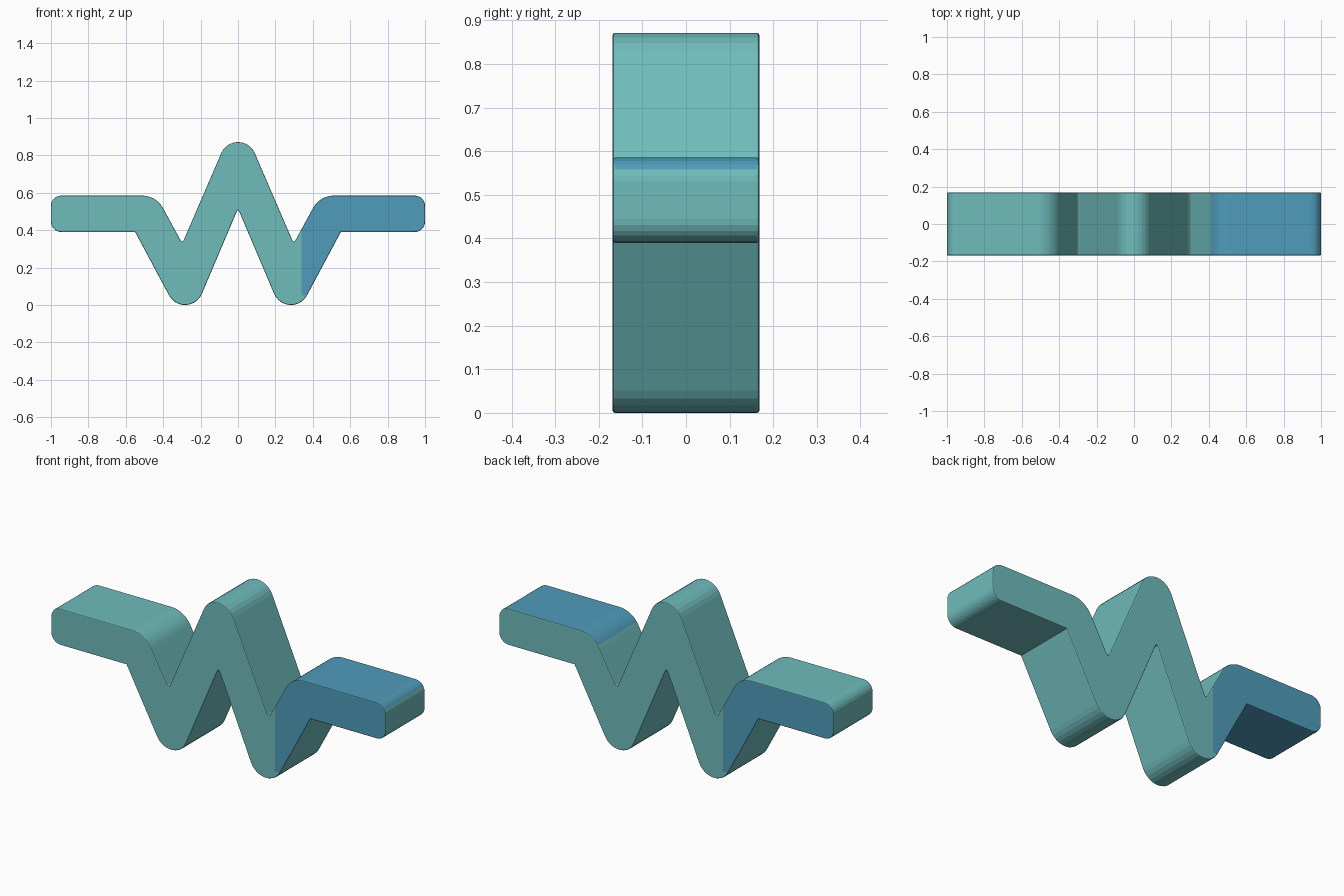
import bpy, bmesh, math
from mathutils import Vector

if "Cube" in bpy.data.objects:
    bpy.data.objects.remove(bpy.data.objects["Cube"])

DEPTH = 0.168   # half width along y


def material(name, rgb):
    m = bpy.data.materials.new(name)
    lin = [((c / 255 + 0.055) / 1.055) ** 2.4 for c in rgb]
    m.diffuse_color = (*lin, 1)
    m.use_nodes = True
    m.node_tree.nodes["Principled BSDF"].inputs["Base Color"].default_value = m.diffuse_color
    return m


def fillet(prev, cur, nxt, r, segs):
    """Points of an arc of radius r that rounds the corner at cur."""
    if r == 0:
        return [cur]
    a, b = (prev - cur).normalized(), (nxt - cur).normalized()
    half = a.angle(b) / 2
    centre = cur + (a + b).normalized() * (r / math.sin(half))
    t = r / math.tan(half)
    p, q = cur + a * t - centre, cur + b * t - centre
    out = []
    for i in range(segs + 1):
        k = i / segs
        sweep = p.angle(q)
        d = (p * math.sin((1 - k) * sweep) + q * math.sin(k * sweep)) / math.sin(sweep)
        out.append(centre + d)
    return out


# Half profile (x, z, corner radius, segments), peak to inner peak along the left side
half = [
    (0, 1.02, 0.0975, 10),          # outer peak
    (-0.298, 0.329, 0.008, 2),      # valley
    (-0.437, 0.585, 0.13, 8),       # shoulder
    (-1, 0.585, 0.055, 6),          # tab end top
    (-1, 0.39, 0.055, 6),           # tab end bottom
    (-0.55, 0.39, 0, 1),            # under the tab
    (-0.2727, -0.1285, 0.0975, 10), # foot
    (0, 0.515, 0.006, 2),           # inner peak
]
corners = half + [(-x, z, r, s) for x, z, r, s in reversed(half[1:-1])]
pts = [Vector((c[0], c[1])) for c in corners]
outline = []
n = len(pts)
for i, c in enumerate(corners):
    outline += fillet(pts[i - 1], pts[i], pts[(i + 1) % n], c[2], c[3])

# Extrude the zigzag band
bm = bmesh.new()
cap = bm.faces.new([bm.verts.new((p.x, -DEPTH, p.y)) for p in outline])
ext = bmesh.ops.extrude_face_region(bm, geom=[cap])
moved = [g for g in ext["geom"] if isinstance(g, bmesh.types.BMVert)]
bmesh.ops.translate(bm, verts=moved, vec=(0, 2 * DEPTH, 0))
bmesh.ops.recalc_face_normals(bm, faces=bm.faces)

# Tiny bevel round both flat sides
rim = [e for e in bm.edges if abs(e.verts[0].co.y - e.verts[1].co.y) < 1e-5]
bmesh.ops.bevel(bm, geom=rim, offset=0.005, segments=2, profile=0.5,
                affect='EDGES', clamp_overlap=False)

# Cut lines for the colour borders
bmesh.ops.triangulate(bm, faces=[f for f in bm.faces if len(f.verts) > 4])
for co, no in (((0.34, 0, 0), (1, 0, 0)), ((-0.34, 0, 0), (1, 0, 0)),
               ((0, 0, 0.05), (0, 0, 1))):
    bmesh.ops.bisect_plane(bm, geom=bm.verts[:] + bm.edges[:] + bm.faces[:],
                           plane_co=co, plane_no=no)
bmesh.ops.recalc_face_normals(bm, faces=bm.faces)
bm.normal_update()

# Blue: front and top of the right arm, back and underside of the left arm
for f in bm.faces:
    c, nrm = f.calc_center_median(), f.normal
    s = 1 if c.x > 0 else -1
    side = nrm.y * s < -0.6 and abs(c.x) > 0.34 and c.z > 0.05
    flat = nrm.z * s > 0.58 and abs(c.x) > 0.38 and c.z > 0.35
    f.material_index = 1 if side or flat else 0

mesh = bpy.data.meshes.new("zigzag_band")
bm.to_mesh(mesh)
bm.free()
mesh.materials.append(material("teal", (112, 188, 188)))
mesh.materials.append(material("blue", (80, 156, 187)))
obj = bpy.data.objects.new("zigzag_band", mesh)
bpy.context.collection.objects.link(obj)
